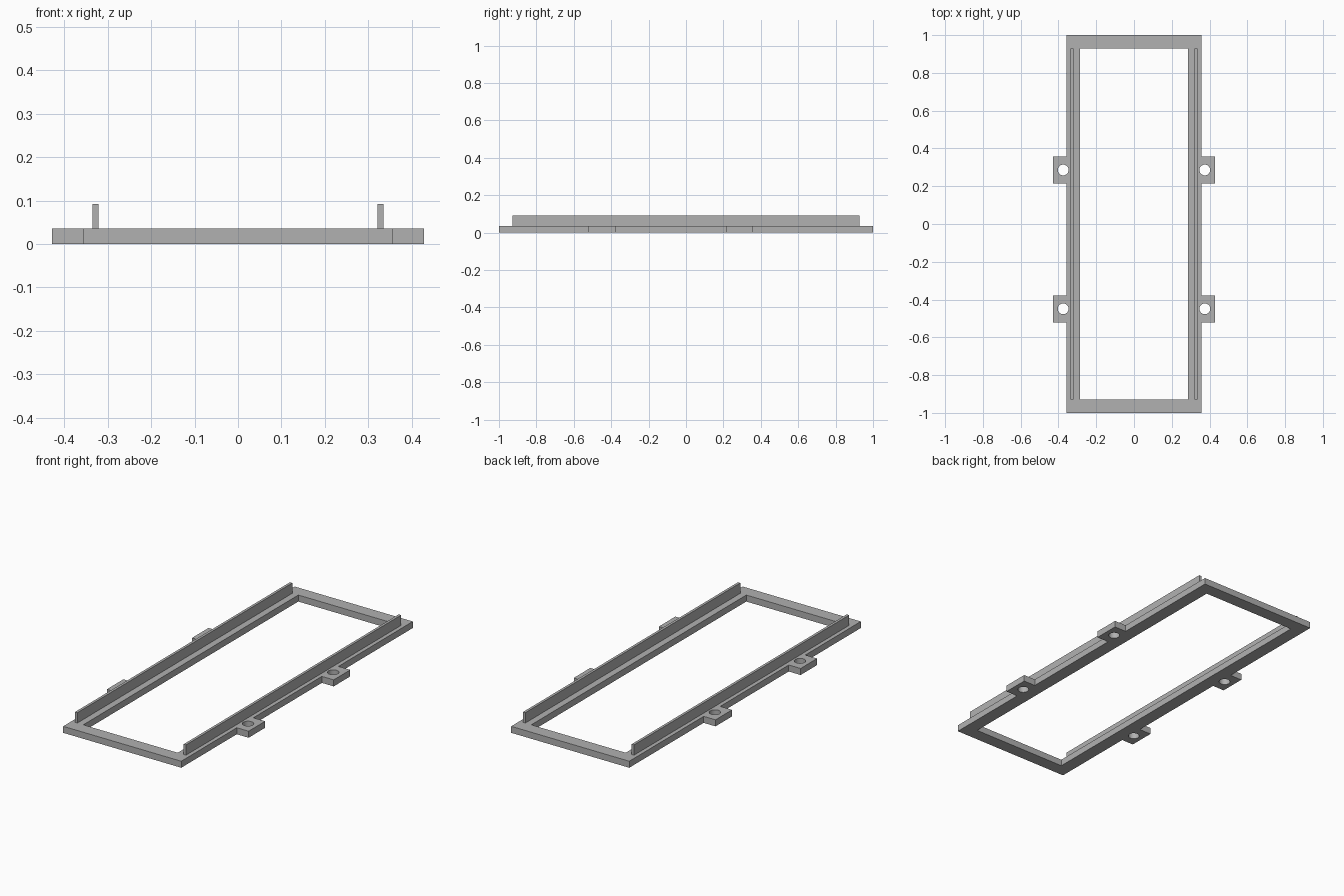
import bpy, bmesh, math

if "Cube" in bpy.data.objects:
    bpy.data.objects.remove(bpy.data.objects["Cube"], do_unlink=True)

# Main dimensions
HALF_W, HALF_L, WALL, BASE_H = 0.357, 1.0, 0.0714, 0.0357
TAB_X, TAB_HALF, TAB_YS = 0.4286, 0.0714, (-0.449, 0.286)
HOLE_X, HOLE_R = 0.375, 0.0286
RAIL_X, RAIL_T, RAIL_H = 0.3286, 0.0143, 0.0565

grey = bpy.data.materials.new("light_grey")
grey.use_nodes = True
colour = (0.44, 0.44, 0.44, 1)
grey.diffuse_color = colour
grey.node_tree.nodes["Principled BSDF"].inputs["Base Color"].default_value = colour


def extrude_loops(name, loops, height):
    """Solid plate from closed outlines; inner outlines become openings."""
    curve = bpy.data.curves.new(name + "_outline", "CURVE")
    curve.dimensions = "2D"
    curve.fill_mode = "BOTH"
    curve.extrude = height / 2
    for loop in loops:
        spline = curve.splines.new("POLY")
        spline.points.add(len(loop) - 1)
        for point, (x, y) in zip(spline.points, loop):
            point.co = (x, y, 0, 1)
        spline.use_cyclic_u = True
    temp = bpy.data.objects.new(name + "_outline", curve)
    bpy.context.collection.objects.link(temp)
    graph = bpy.context.evaluated_depsgraph_get()
    mesh = bpy.data.meshes.new_from_object(temp.evaluated_get(graph))
    bpy.data.objects.remove(temp, do_unlink=True)
    bpy.data.curves.remove(curve)

    # Weld caps to walls and rest the plate on the ground
    bm = bmesh.new()
    bm.from_mesh(mesh)
    bmesh.ops.remove_doubles(bm, verts=bm.verts, dist=1e-5)
    bmesh.ops.translate(bm, verts=bm.verts, vec=(0, 0, height / 2))
    bmesh.ops.recalc_face_normals(bm, faces=bm.faces)
    bm.to_mesh(mesh)
    bm.free()
    mesh.name = name
    mesh.materials.clear()
    mesh.materials.append(grey)
    obj = bpy.data.objects.new(name, mesh)
    bpy.context.collection.objects.link(obj)
    return obj


def rectangle(cx, half_x, half_y):
    return [(cx - half_x, -half_y), (cx + half_x, -half_y),
            (cx + half_x, half_y), (cx - half_x, half_y)]


def circle(cx, cy, radius, sides=32):
    angles = [math.tau * i / sides for i in range(sides)]
    return [(cx + radius * math.cos(a), cy + radius * math.sin(a)) for a in angles]


# Base frame: side profile with mounting tabs, mirrored to the other side
side = [(HALF_W, -HALF_L)]
for y in TAB_YS:
    side += [(HALF_W, y - TAB_HALF), (TAB_X, y - TAB_HALF),
             (TAB_X, y + TAB_HALF), (HALF_W, y + TAB_HALF)]
side.append((HALF_W, HALF_L))
outline = side + [(-x, y) for x, y in reversed(side)]
window = rectangle(0, HALF_W - WALL, HALF_L - WALL)
holes = [circle(s * HOLE_X, y, HOLE_R) for s in (-1, 1) for y in TAB_YS]
frame = extrude_loops("base_frame", [outline, window] + holes, BASE_H)
bpy.ops.object.select_all(action="DESELECT")
frame.select_set(True)
bpy.context.view_layer.objects.active = frame
bpy.ops.object.shade_smooth_by_angle(angle=math.radians(30))

# Upright guide rails along both long sides
for name, s in (("left_rail", 1), ("right_rail", -1)):
    rail = extrude_loops(name, [rectangle(s * RAIL_X, RAIL_T / 2, HALF_L - WALL)], RAIL_H)
    rail.location.z = BASE_H
    rail.data.shade_flat()
